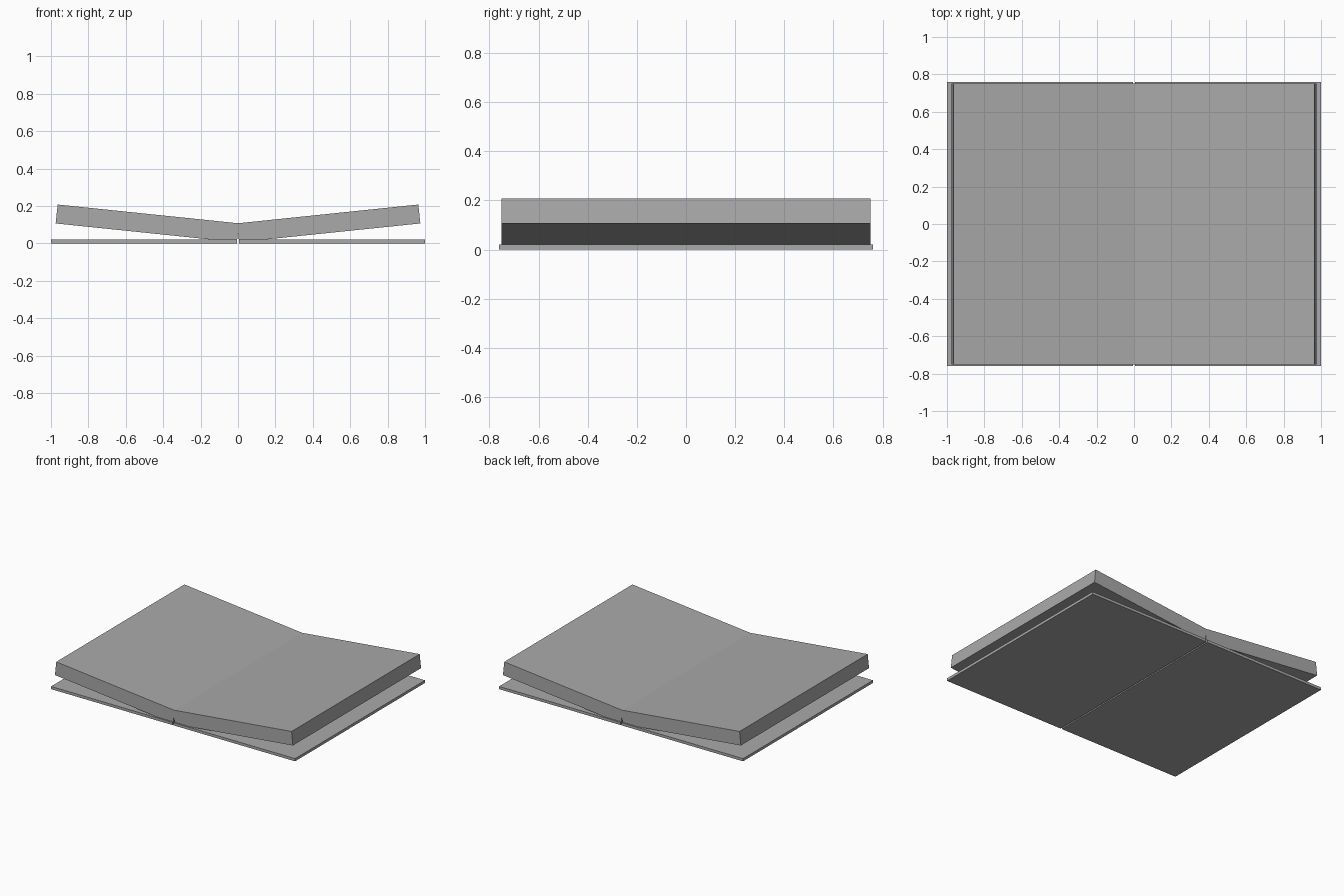
import bpy, bmesh

if "Cube" in bpy.data.objects:
    bpy.data.objects.remove(bpy.data.objects["Cube"])

# One shared flat colour
grey = bpy.data.materials.new("plain_grey")
grey.diffuse_color = (0.40, 0.40, 0.40, 1)
grey.use_nodes = True
grey.node_tree.nodes["Principled BSDF"].inputs["Base Color"].default_value = grey.diffuse_color


def prism(name, profile, half_depth):
    """Extrude an x-z profile along y."""
    bm = bmesh.new()
    face = bm.faces.new([bm.verts.new((x, -half_depth, z)) for x, z in profile])
    ext = bmesh.ops.extrude_face_region(bm, geom=[face])
    verts = [v for v in ext["geom"] if isinstance(v, bmesh.types.BMVert)]
    bmesh.ops.translate(bm, verts=verts, vec=(0, 2 * half_depth, 0))
    bmesh.ops.recalc_face_normals(bm, faces=bm.faces)
    mesh = bpy.data.meshes.new(name)
    bm.to_mesh(mesh)
    bm.free()
    mesh.materials.append(grey)
    obj = bpy.data.objects.new(name, mesh)
    bpy.context.collection.objects.link(obj)


# Thin cover board and tilted page block on each side of the spine gap
cover = [(0.005, 0), (1, 0), (1, 0.02), (0.005, 0.02)]
pages = [(0.006, 0.0065), (0.975, 0.107), (0.964, 0.208), (-0.005, 0.1075)]
for side, s in (("left", -1), ("right", 1)):
    prism(side + "_cover", [(s * x, z) for x, z in cover], 0.76)
    prism(side + "_pages", [(s * x, z) for x, z in pages], 0.75)
